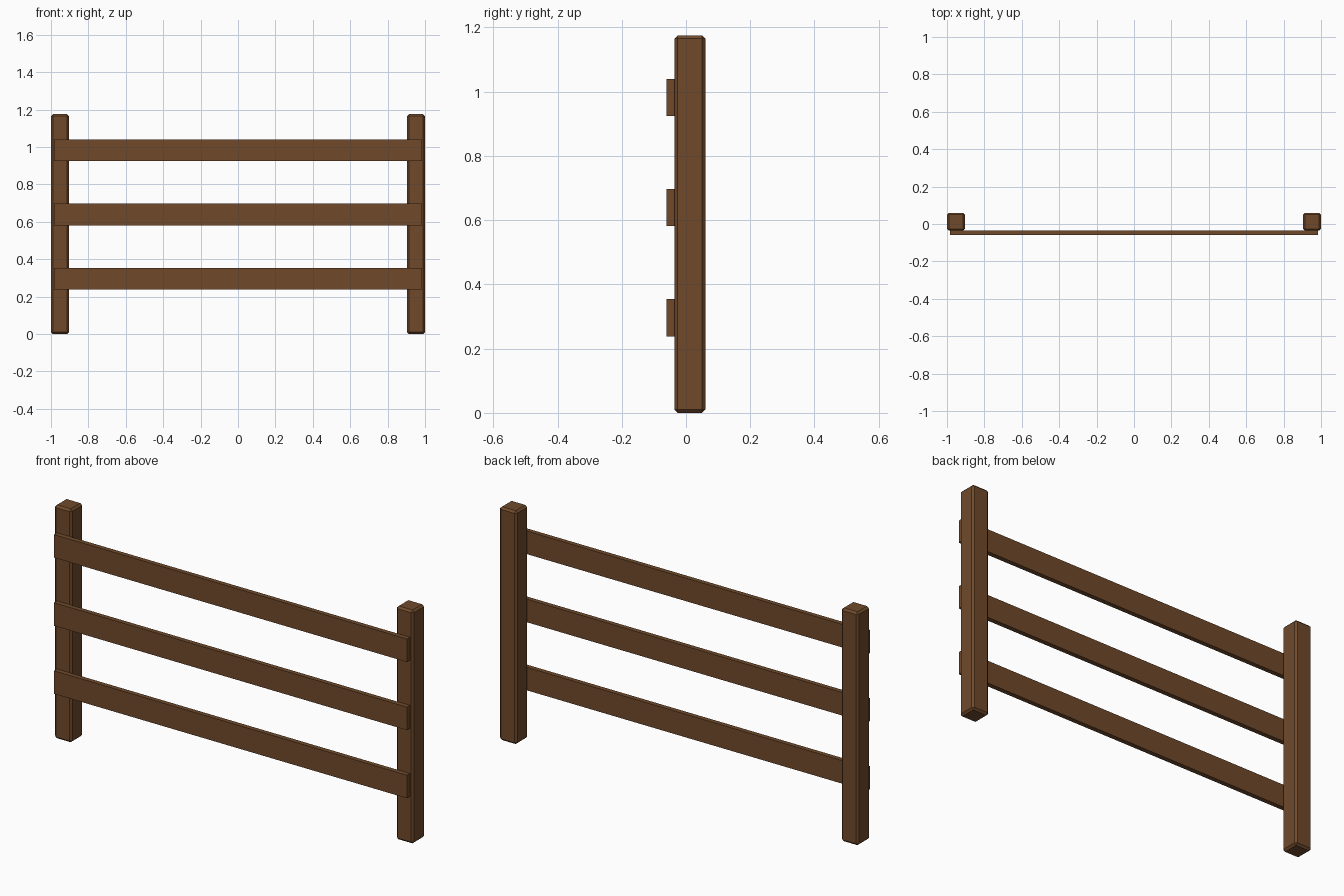
import bpy

# Remove the default cube
cube = bpy.data.objects.get("Cube")
if cube:
    bpy.data.objects.remove(cube, do_unlink=True)

# Brown wood
wood = bpy.data.materials.new("brown_wood")
wood.use_nodes = True
colour = (0.162, 0.068, 0.024, 1.0)
wood.diffuse_color = colour
wood.node_tree.nodes["Principled BSDF"].inputs["Base Color"].default_value = colour


def board(name, low, high, chamfer=0.0):
    """Add a flat-sided box between two corners, with optional chamfered edges."""
    centre = [(a + b) / 2 for a, b in zip(low, high)]
    bpy.ops.mesh.primitive_cube_add(size=1, location=centre)
    obj = bpy.context.object
    obj.name = name
    obj.scale = [b - a for a, b in zip(low, high)]
    bpy.ops.object.transform_apply(location=False, rotation=False, scale=True)
    obj.data.materials.append(wood)
    if chamfer:
        bevel = obj.modifiers.new("chamfer", "BEVEL")
        bevel.width = chamfer
        bevel.segments = 1
    return obj


POST_FRONT, DEPTH, HEIGHT = -0.036, 0.06, 1.175
POST_WIDTH = 0.096
RAIL_END, RAIL_HEIGHT = 0.983, 0.116

# Chamfered square posts
for side, x in (("right", -1.0), ("left", 1.0 - POST_WIDTH)):
    board(side + "_post", (x, POST_FRONT, 0), (x + POST_WIDTH, DEPTH, HEIGHT), 0.01)

# Three flat rails fixed to the front of the posts
for name, z in (("bottom", 0.238), ("middle", 0.581), ("top", 0.924)):
    board(name + "_rail", (-RAIL_END, -DEPTH, z),
          (RAIL_END, POST_FRONT, z + RAIL_HEIGHT))
